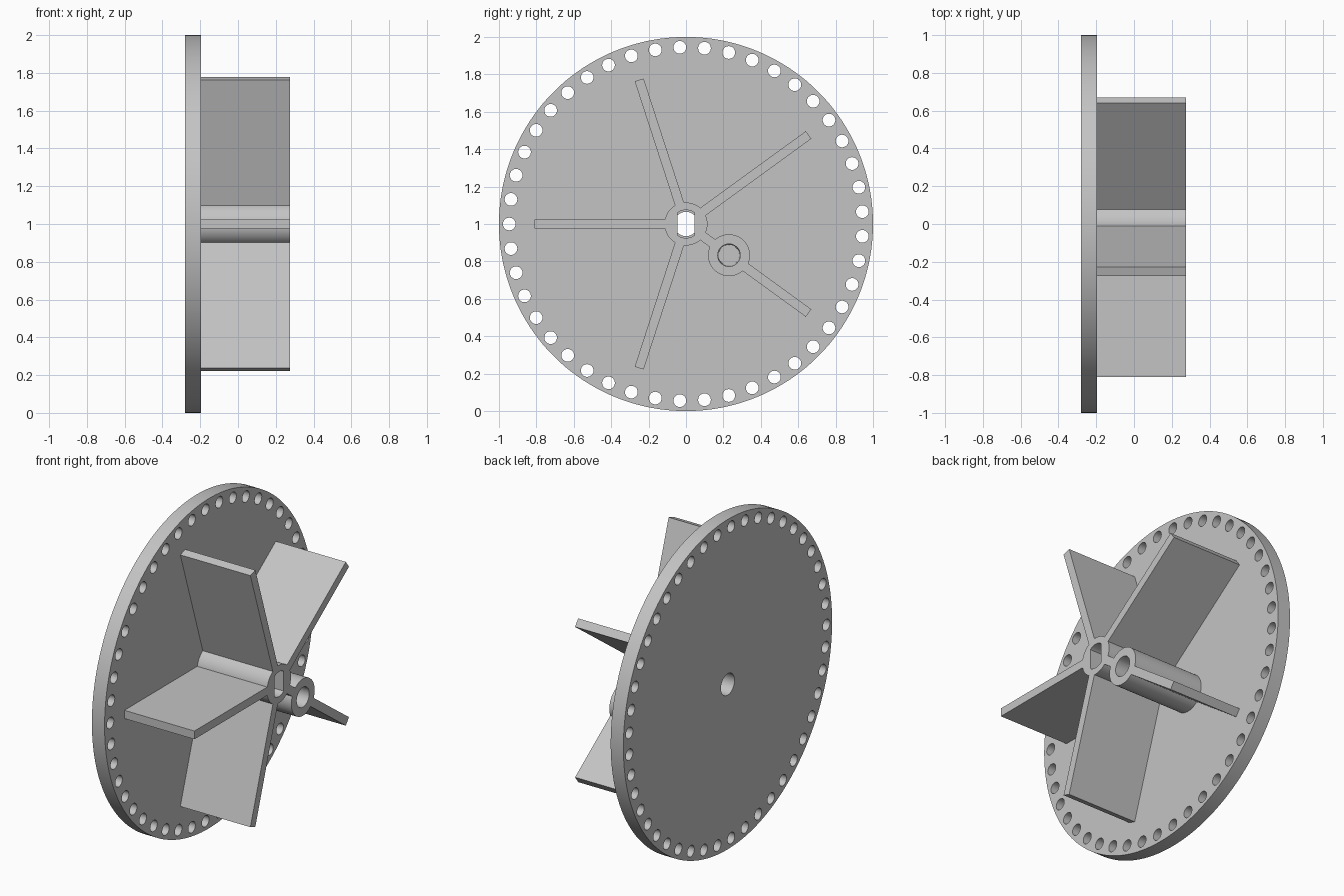
import bpy, bmesh
from math import cos, sin, pi, radians
from mathutils import Matrix, Vector

cube = bpy.data.objects.get("Cube")
if cube:
    bpy.data.objects.remove(cube, do_unlink=True)

# One plain grey plastic
grey = bpy.data.materials.new("plain grey")
grey.use_nodes = True
color = (0.55, 0.55, 0.55, 1)
grey.diffuse_color = color
grey.node_tree.nodes["Principled BSDF"].inputs["Base Color"].default_value = color

BACK, FACE, TIP = -0.28, -0.195, 0.275   # x of disc back, disc face, blade edge
ROOT = FACE - 0.005                      # the wheel sinks slightly into the disc
AXIS = Vector((0, 0, 1))


def polar(radius, angle):
    return AXIS + Vector((0, radius * cos(angle), radius * sin(angle)))


def add_rod(bm, centre, radius, x0, x1, sides=48, end_radius=None):
    """Cylinder or taper along x; returns its vertices."""
    place = (Matrix.Translation(centre + Vector(((x0 + x1) / 2, 0, 0)))
             @ Matrix.Rotation(pi / 2, 4, 'Y'))
    return bmesh.ops.create_cone(
        bm, cap_ends=True, segments=sides, radius1=radius,
        radius2=radius if end_radius is None else end_radius,
        depth=x1 - x0, matrix=place)["verts"]


def add_blade(bm, angle, inner, outer, thickness):
    """Flat radial plate standing on the disc."""
    size = Matrix.Diagonal((TIP - ROOT, outer - inner, thickness, 1))
    middle = Matrix.Translation(((ROOT + TIP) / 2, (inner + outer) / 2, 0))
    place = Matrix.Translation(AXIS) @ Matrix.Rotation(angle, 4, 'X') @ middle @ size
    bmesh.ops.create_cube(bm, size=1, matrix=place)


def finish(name, bm):
    mesh = bpy.data.meshes.new(name)
    bm.to_mesh(mesh)
    bm.free()
    mesh.materials.append(grey)
    obj = bpy.data.objects.new(name, mesh)
    bpy.context.collection.objects.link(obj)
    return obj


def combine(obj, other, operation):
    """Apply an exact boolean and discard the helper."""
    mod = obj.modifiers.new(operation.lower(), 'BOOLEAN')
    mod.operation, mod.solver, mod.object = operation, 'EXACT', other
    mod.use_self = True
    bpy.context.view_layer.update()
    result = obj.evaluated_get(bpy.context.evaluated_depsgraph_get())
    mesh = bpy.data.meshes.new_from_object(result)
    obj.modifiers.clear()
    obj.data = mesh
    bpy.data.objects.remove(other, do_unlink=True)


# Disc with a ring of holes and a round axle hole
bm = bmesh.new()
add_rod(bm, AXIS, 1.0, BACK, FACE, 180)
disc = finish("disc", bm)

bm = bmesh.new()
HOLES = 45
for i in range(HOLES):
    add_rod(bm, polar(0.945, pi + 2 * pi * i / HOLES), 0.034, BACK - 0.1, FACE + 0.1, 24)
add_rod(bm, AXIS, 0.065, BACK - 0.1, FACE + 0.1)
combine(disc, finish("disc_hole_cutter", bm), 'DIFFERENCE')

# Paddle wheel: hub, five blades and the offset crank socket
bm = bmesh.new()
add_rod(bm, AXIS, 0.115, ROOT, TIP)
wheel = finish("paddle_wheel", bm)

bm = bmesh.new()
for i in range(5):
    add_blade(bm, radians(-36 + 72 * i), 0.09, 0.81, 0.05)
combine(wheel, finish("blades", bm), 'UNION')

socket = polar(0.284, radians(-36))
bm = bmesh.new()
add_rod(bm, socket, 0.112, ROOT, TIP)
combine(wheel, finish("crank_socket", bm), 'UNION')

# Bores: flat-sided axle hole in the hub, slightly tapered hole in the socket
bm = bmesh.new()
for v in add_rod(bm, AXIS, 0.075, ROOT - 0.1, TIP + 0.1):
    v.co.y = max(-0.045, min(0.045, v.co.y))
add_rod(bm, socket, 0.055, ROOT - 0.1, TIP + 0.1, end_radius=0.061)
combine(wheel, finish("bore_cutter", bm), 'DIFFERENCE')

# Smooth the round walls, keep the edges crisp
for obj in (disc, wheel):
    bpy.ops.object.select_all(action='DESELECT')
    obj.select_set(True)
    bpy.context.view_layer.objects.active = obj
    bpy.ops.object.shade_smooth_by_angle(angle=radians(30))
